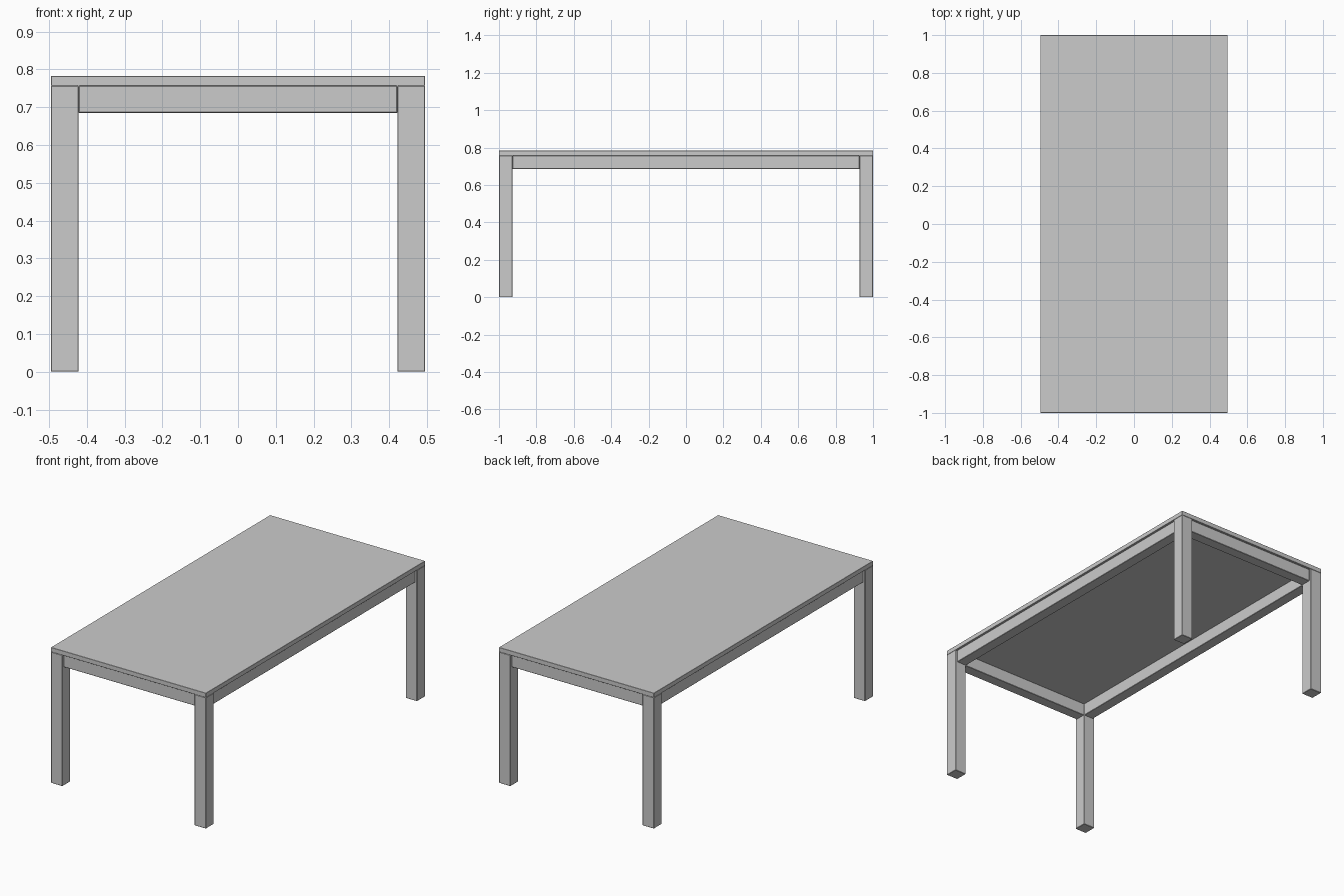
import bpy

if "Cube" in bpy.data.objects:
    bpy.data.objects.remove(bpy.data.objects["Cube"])

HALF_X, HALF_Y = 0.495, 1.0
LEG, LEG_TOP = 0.073, 0.757
TOP_Z = 0.783
RAIL_BOTTOM, RECESS = 0.685, 0.011


def box(name, lo, hi, bevel=0.002):
    """Box between two corners with a tiny softened edge."""
    bpy.ops.mesh.primitive_cube_add(size=1, location=[(a + b) / 2 for a, b in zip(lo, hi)])
    obj = bpy.context.object
    obj.name = name
    obj.scale = [b - a for a, b in zip(lo, hi)]
    bpy.ops.object.transform_apply(location=False, rotation=False, scale=True)
    mod = obj.modifiers.new("soft_edges", 'BEVEL')
    mod.width = bevel
    mod.segments = 1
    return obj


# Table top
box("table_top", (-HALF_X, -HALF_Y, LEG_TOP), (HALF_X, HALF_Y, TOP_Z), 0.001)

# Four square legs, flush with the corners of the top
for sx, side in ((-1, "left"), (1, "right")):
    for sy, end in ((-1, "front"), (1, "back")):
        cx, cy = sx * (HALF_X - LEG / 2), sy * (HALF_Y - LEG / 2)
        h = LEG / 2
        box(f"{end}_{side}_leg", (cx - h, cy - h, 0), (cx + h, cy + h, LEG_TOP))

# Rails between the legs, slightly recessed from the outside
thick = LEG - RECESS
inner_x, inner_y = HALF_X - LEG, HALF_Y - LEG
for s, end, side in ((-1, "front", "left"), (1, "back", "right")):
    cy = s * (inner_y + thick / 2)
    box(f"{end}_rail", (-inner_x, cy - thick / 2, RAIL_BOTTOM),
        (inner_x, cy + thick / 2, LEG_TOP))
    cx = s * (inner_x + thick / 2)
    box(f"{side}_rail", (cx - thick / 2, -inner_y, RAIL_BOTTOM),
        (cx + thick / 2, inner_y, LEG_TOP))
